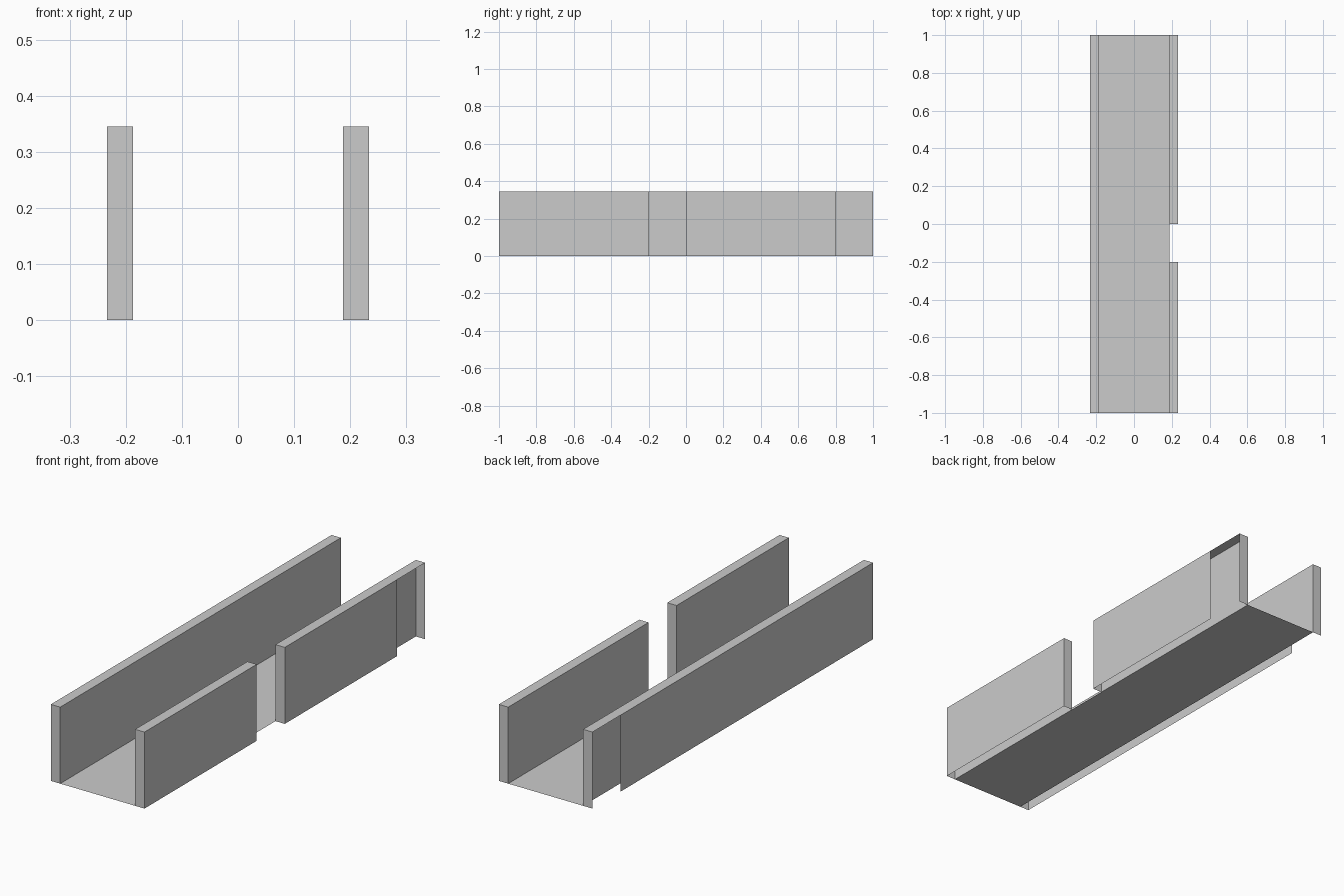
import bpy

if "Cube" in bpy.data.objects:
    bpy.data.objects.remove(bpy.data.objects["Cube"])

INNER, OUTER, HEIGHT = 0.187, 0.2335, 0.345
PANEL_END = 0.8  # outer cladding stops short of the back end


def make_object(name, quads):
    verts = [v for quad in quads for v in quad]
    index = {v: i for i, v in enumerate(dict.fromkeys(verts))}
    mesh = bpy.data.meshes.new(name)
    mesh.from_pydata(list(index), [], [[index[v] for v in q] for q in quads])
    mesh.update()
    obj = bpy.data.objects.new(name, mesh)
    bpy.context.collection.objects.link(obj)
    return obj


def side_panel(x, y0, y1, facing):
    """Upright panel along y, facing +x or -x."""
    quad = [(x, y0, 0), (x, y1, 0), (x, y1, HEIGHT), (x, y0, HEIGHT)]
    return quad if facing > 0 else quad[::-1]


def end_cap(y, x0, x1, facing):
    """Narrow upright panel closing a wall end, facing +y or -y."""
    quad = [(x0, y, 0), (x1, y, 0), (x1, y, HEIGHT), (x0, y, HEIGHT)]
    return quad if facing < 0 else quad[::-1]


def wall(name, side, y0, y1):
    """Hollow wall, open underneath, with the outer panel ending at PANEL_END."""
    x0, x1 = sorted((side * INNER, side * OUTER))
    make_object(name, [
        side_panel(side * INNER, y0, y1, -side),
        side_panel(side * OUTER, y0, min(y1, PANEL_END), side),
        end_cap(y0, x0, x1, -1),
        end_cap(y1, x0, x1, 1),
        [(x0, y0, HEIGHT), (x1, y0, HEIGHT), (x1, y1, HEIGHT), (x0, y1, HEIGHT)],
    ])


# Corridor floor
make_object("floor", [[(-INNER, -1, 0), (INNER, -1, 0), (INNER, 1, 0), (-INNER, 1, 0)]])

# Unbroken left wall, and right wall split by a doorway
wall("left_wall", -1, -1, 1)
wall("right_wall_front", 1, -1, -0.2)
wall("right_wall_back", 1, 0, 1)
